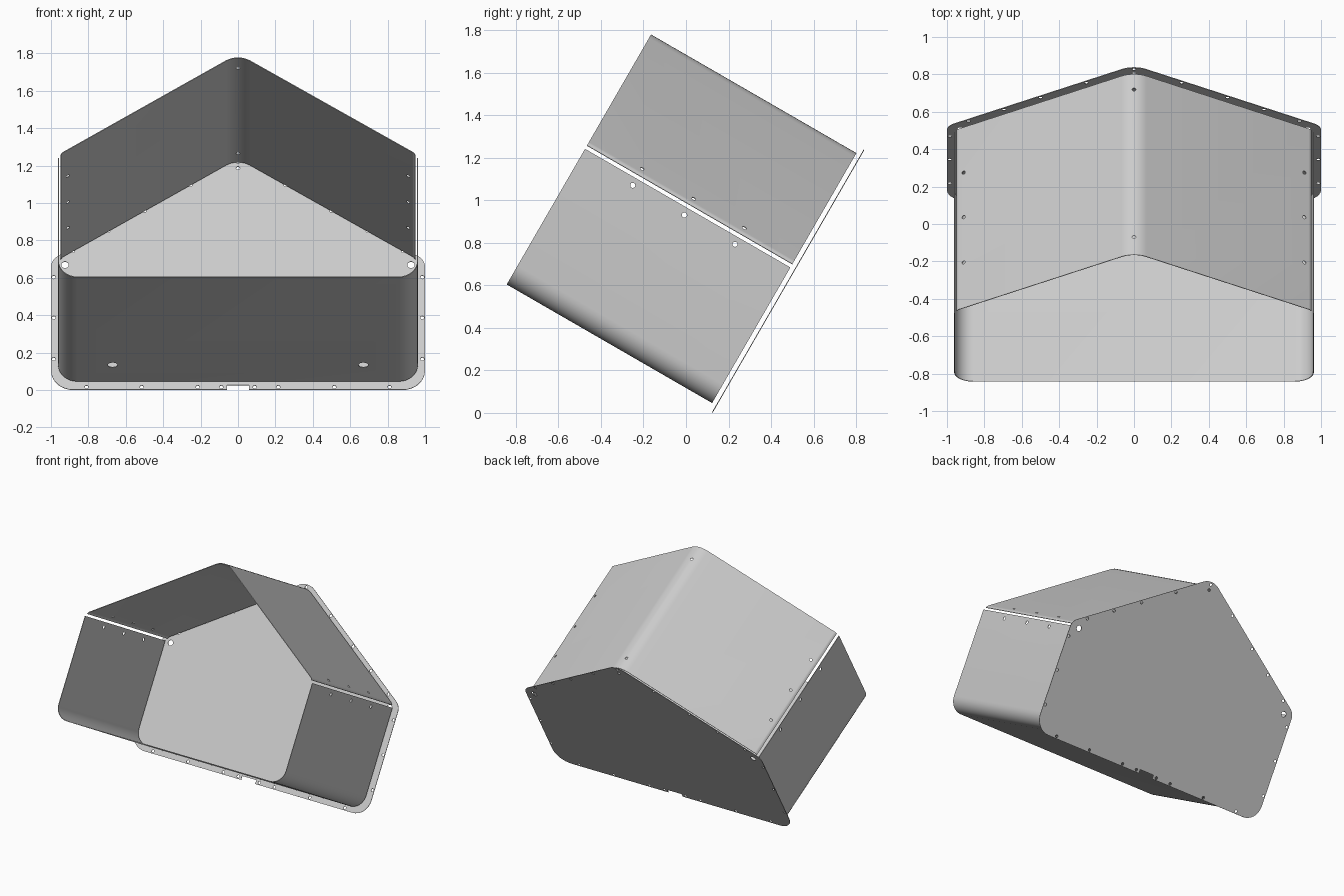
import bpy, bmesh, math
from mathutils import Vector, Matrix

if "Cube" in bpy.data.objects:
    bpy.data.objects.remove(bpy.data.objects["Cube"])

# Local frame: x sideways, y up along the tilted back plate, z out towards the open mouth
FRAME = Matrix.Translation((0, 0.125, 0)) @ Matrix.Rotation(math.radians(60), 4, 'X')
BACK, FRONT = 0.025, 1.14        # depth range of the hood
THICK = 0.004                    # sheet thickness
SLOPE = 0.649                    # roof pitch

grey = bpy.data.materials.new("light_grey_metal")
grey.diffuse_color = (0.6, 0.6, 0.6, 1)
grey.use_nodes = True
grey.node_tree.nodes["Principled BSDF"].inputs["Base Color"].default_value = (0.6, 0.6, 0.6, 1)


def fillet(a, p, b, r, steps=8):
    """Points of an arc of radius r rounding the corner p."""
    a, p, b = Vector(a), Vector(p), Vector(b)
    u, v = (a - p).normalized(), (b - p).normalized()
    half = u.angle(v) / 2
    centre = p + (u + v).normalized() * (r / math.sin(half))
    t = r / math.tan(half)
    s, e = p + u * t - centre, p + v * t - centre
    turn = math.pi - 2 * half
    return [centre + (s * math.sin((1 - k / steps) * turn) + e * math.sin(k / steps * turn))
            / math.sin(turn) for k in range(steps + 1)]


def rounded(corners, closed=False):
    """Outline from (x, y, radius) corners."""
    pts, n = [], len(corners)
    for i, (x, y, r) in enumerate(corners):
        if r == 0:
            pts.append(Vector((x, y)))
        else:
            pts += fillet(corners[i - 1][:2], (x, y), corners[(i + 1) % n][:2], r)
    return pts


def make_object(name, bm):
    mesh = bpy.data.meshes.new(name)
    bm.to_mesh(mesh)
    bm.free()
    ob = bpy.data.objects.new(name, mesh)
    bpy.context.collection.objects.link(ob)
    ob.matrix_world = FRAME
    mesh.materials.append(grey)
    return ob


def finish(ob, holes, notch=False):
    """Thicken a sheet, cut its holes (position, axis, radius) and smooth its bends."""
    bm = bmesh.new()
    for pos, axis, r in holes:
        rot = Vector(axis).to_track_quat('Z', 'Y').to_matrix().to_4x4()
        bmesh.ops.create_cone(bm, cap_ends=True, segments=16, radius1=r, radius2=r,
                              depth=0.08, matrix=Matrix.Translation(pos) @ rot)
    if notch:
        bmesh.ops.create_cube(bm, size=1, matrix=Matrix.Diagonal((0.12, 0.056, 0.1, 1)))
    cutter = make_object("hole_cutter", bm)
    cutter.hide_render = True

    bpy.ops.object.select_all(action='DESELECT')
    bpy.context.view_layer.objects.active = ob
    ob.select_set(True)
    solid = ob.modifiers.new("thickness", 'SOLIDIFY')
    solid.thickness, solid.offset = THICK, 0
    cut = ob.modifiers.new("holes", 'BOOLEAN')
    cut.operation, cut.solver, cut.object = 'DIFFERENCE', 'EXACT', cutter
    for name in ("thickness", "holes"):
        bpy.ops.object.modifier_apply(modifier=name)
    bpy.data.objects.remove(cutter)
    bpy.ops.object.shade_smooth_by_angle(angle=math.radians(30))


def folded_sheet(name, profile, holes):
    """Open profile swept through the hood depth."""
    bm = bmesh.new()
    rows = [[bm.verts.new((p.x, p.y, z)) for p in profile] for z in (BACK, FRONT)]
    for i in range(len(profile) - 1):
        bm.faces.new((rows[0][i], rows[0][i + 1], rows[1][i + 1], rows[1][i]))
    finish(make_object(name, bm), holes)


DEPTHS = (0.305, 0.58, 0.86)     # fastener rows along the eaves
SIDES = (-1, 1)

# Gabled roof sheet with short turned-down eaves
apex = 1.417
eave = apex - 0.94 * SLOPE
roof = rounded([(-0.948, 0.793, 0), (-0.94, eave, 0.03), (0, apex, 0.12),
                (0.94, eave, 0.03), (0.948, 0.793, 0)])
roof_holes = [((s * 0.91, apex - 0.91 * SLOPE, d), (s * SLOPE, 1, 0), 0.01)
              for s in SIDES for d in DEPTHS]
roof_holes += [((0, 1.395, d), (0, 1, 0), 0.01) for d in (0.12, 1.03)]
folded_sheet("roof_sheet", roof, roof_holes)

# U-shaped floor and side walls
tray = rounded([(-0.96, 0.775, 0), (-0.96, 0.041, 0.1), (0.96, 0.041, 0.1), (0.96, 0.775, 0)])
tray_holes = [((s * 0.96, 0.739, d), (1, 0, 0), 0.012) for s in SIDES for d in DEPTHS]
tray_holes += [((s * 0.67, 0.041, 0.2), (0, 1, 0), 0.026) for s in SIDES]
folded_sheet("floor_and_walls", tray, tray_holes)

# Back plate with a rim of fastener holes and a notch at the bottom
top = 1.45
outline = rounded([(-1, 0, 0.12), (1, 0, 0.12), (1, top - SLOPE, 0.08),
                   (0, top, 0.12), (-1, top - SLOPE, 0.08)])
rim = [(0.985, 0.19), (0.985, 0.445), (0.985, 0.695), (0.09, 0.017), (0.215, 0.017),
       (0.515, 0.017), (0.81, 0.017)]
rim += [(x, top - 0.02 - x * SLOPE) for x in (0.255, 0.5, 0.695, 0.885)]
plate_holes = [((s * x, y, 0), (0, 0, 1), 0.01) for s in SIDES for x, y in rim]
plate_holes += [((s * 0.925, 0.771, 0), (0, 0, 1), 0.02) for s in SIDES]
plate_holes += [((0, y, 0), (0, 0, 1), 0.01) for y in (1.368, 1.408)]
bm = bmesh.new()
bm.faces.new([bm.verts.new((p.x, p.y, 0.002)) for p in outline])
finish(make_object("back_plate", bm), plate_holes, notch=True)
